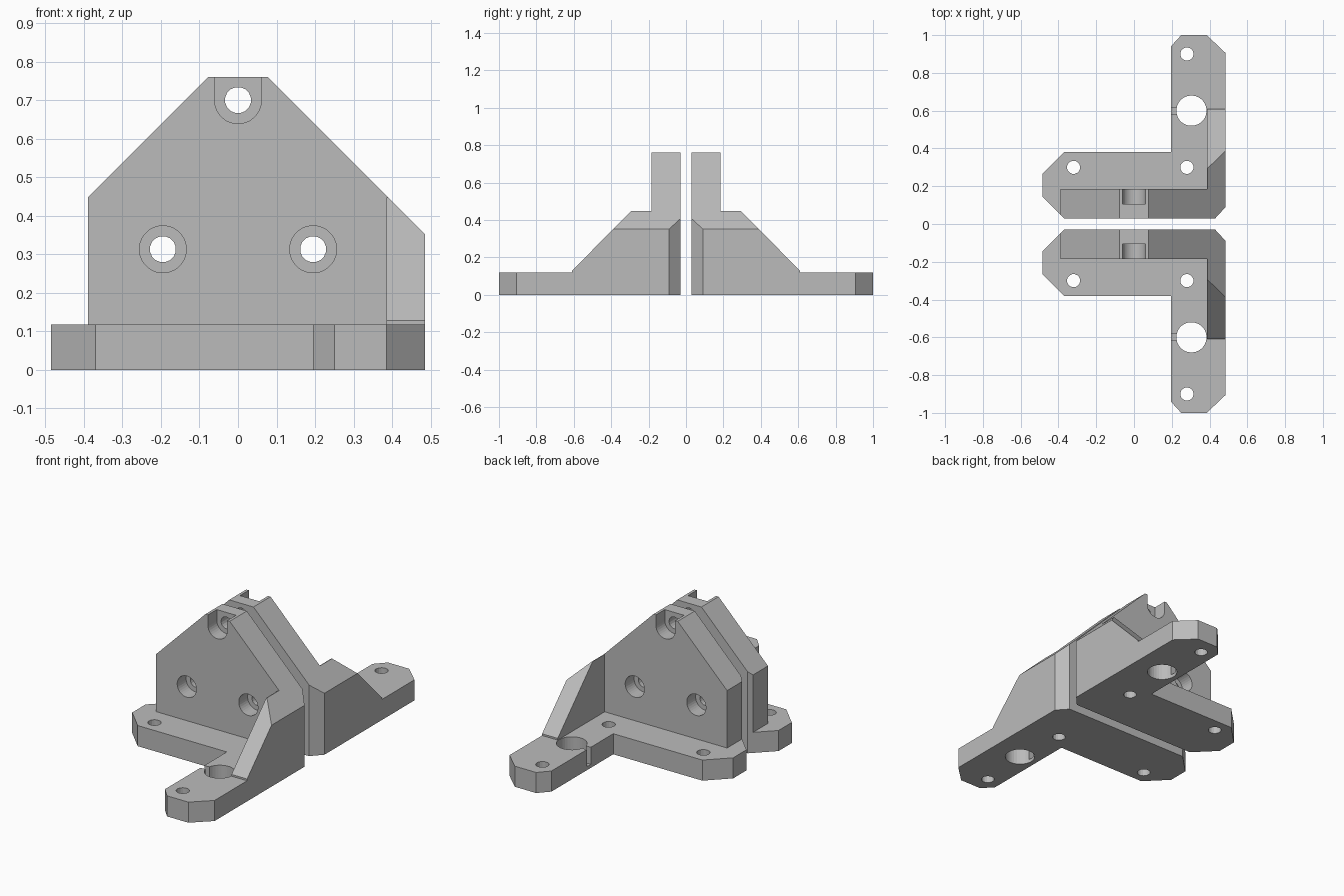
import bpy, bmesh, math
from mathutils import Vector

if "Cube" in bpy.data.objects:
    bpy.data.objects.remove(bpy.data.objects["Cube"], do_unlink=True)

grey = bpy.data.materials.new("plain grey")
grey.use_nodes = True
grey.diffuse_color = (0.5, 0.5, 0.5, 1)
grey.node_tree.nodes["Principled BSDF"].inputs["Base Color"].default_value = (0.5, 0.5, 0.5, 1)

BASE_H = 0.118
INNER, OUTER = 0.03, 0.185     # wall thickness range in y


def prism(name, points, axis, lo, hi):
    """Extrude a 2D outline along an axis; points are in the other two axes in order."""
    place = {"x": lambda a, b: (lo, a, b), "y": lambda a, b: (a, lo, b), "z": lambda a, b: (a, b, lo)}[axis]
    bm = bmesh.new()
    face = bm.faces.new([bm.verts.new(place(a, b)) for a, b in points])
    top = bmesh.ops.extrude_face_region(bm, geom=[face])
    shift = Vector([hi - lo if axis == k else 0 for k in "xyz"])
    bmesh.ops.translate(bm, vec=shift, verts=[g for g in top["geom"] if isinstance(g, bmesh.types.BMVert)])
    bmesh.ops.recalc_face_normals(bm, faces=bm.faces)
    mesh = bpy.data.meshes.new(name)
    bm.to_mesh(mesh)
    bm.free()
    mesh.materials.append(grey)
    obj = bpy.data.objects.new(name, mesh)
    bpy.context.collection.objects.link(obj)
    return obj


def circle(cx, cy, r, n):
    return [(cx + r * math.cos(math.tau * (i + 0.5) / n), cy + r * math.sin(math.tau * (i + 0.5) / n))
            for i in range(n)]


def rect(a0, b0, a1, b1):
    return [(a0, b0), (a1, b0), (a1, b1), (a0, b1)]


def combine(target, tool, operation):
    """Apply a boolean and discard the tool."""
    mod = target.modifiers.new("combine", "BOOLEAN")
    mod.operation, mod.solver, mod.object = operation, "EXACT", tool
    bpy.context.view_layer.update()
    result = bpy.data.meshes.new_from_object(target.evaluated_get(bpy.context.evaluated_depsgraph_get()))
    target.modifiers.clear()
    target.data = result
    bpy.data.objects.remove(tool, do_unlink=True)


# L-shaped foot with clipped corners
plan = [(-0.37, INNER), (0.43, INNER), (0.485, 0.09), (0.485, 0.905), (0.385, 1.0), (0.25, 1.0),
        (0.195, 0.94), (0.195, 0.38), (-0.37, 0.38), (-0.485, 0.265), (-0.485, 0.145)]
bracket = prism("back_bracket", plan, "z", 0, BASE_H)

# Upright wall, clipped to the foot's corners
wall = prism("wall", [(-0.39, 0.05), (-0.39, 0.447), (-0.077, 0.76), (0.485, 0.76), (0.485, 0.05)],
             "y", INNER, OUTER)
combine(wall, prism("corner_trim", plan, "z", -0.1, 1), "INTERSECT")
combine(bracket, wall, "UNION")

# Side rib running down the long leg
rib = prism("rib", [(0.12, 0.05), (0.12, 0.447), (0.295, 0.447), (0.61, 0.128), (0.61, 0.05)],
            "x", 0.386, 0.485)
combine(bracket, rib, "UNION")

# Sloped shoulder across wall and rib
combine(bracket, prism("shoulder_cut", [(0.047, 0.79), (0.547, 0.29), (0.6, 0.9)], "y", -0.1, 0.8), "DIFFERENCE")

# Vertical screw holes, wire hole and its slot
for x, y in [(-0.32, 0.3), (0.28, 0.3), (0.28, 0.9)]:
    combine(bracket, prism("screw_hole", circle(x, y, 0.035, 16), "z", -0.1, 0.2), "DIFFERENCE")
combine(bracket, prism("rod_hole", circle(0.304, 0.6, 0.08, 32), "z", -0.1, 0.3), "DIFFERENCE")
combine(bracket, prism("slot", rect(0.15, 0.583, 0.26, 0.618), "z", 0.02, 0.2), "DIFFERENCE")

# Wall bolt holes with counterbores on the outer side
for x, z in [(-0.195, 0.313), (0.195, 0.313), (0, 0.7)]:
    combine(bracket, prism("bolt_hole", circle(x, z, 0.034, 16), "y", -0.1, 0.3), "DIFFERENCE")
    bore = circle(x, z, 0.061, 32)
    if x == 0:    # the top recess is open upward
        bore = [p for p in bore if p[1] < z] + [(0.061, 0.85), (-0.061, 0.85)]
    combine(bracket, prism("counterbore", bore, "y", 0.105, 0.3), "DIFFERENCE")

# Mirrored twin
twin = bpy.data.objects.new("front_bracket", bracket.data.copy())
bpy.context.collection.objects.link(twin)
bm = bmesh.new()
bm.from_mesh(twin.data)
bmesh.ops.scale(bm, vec=(1, -1, 1), verts=bm.verts)
bmesh.ops.reverse_faces(bm, faces=bm.faces)
bm.to_mesh(twin.data)
bm.free()
